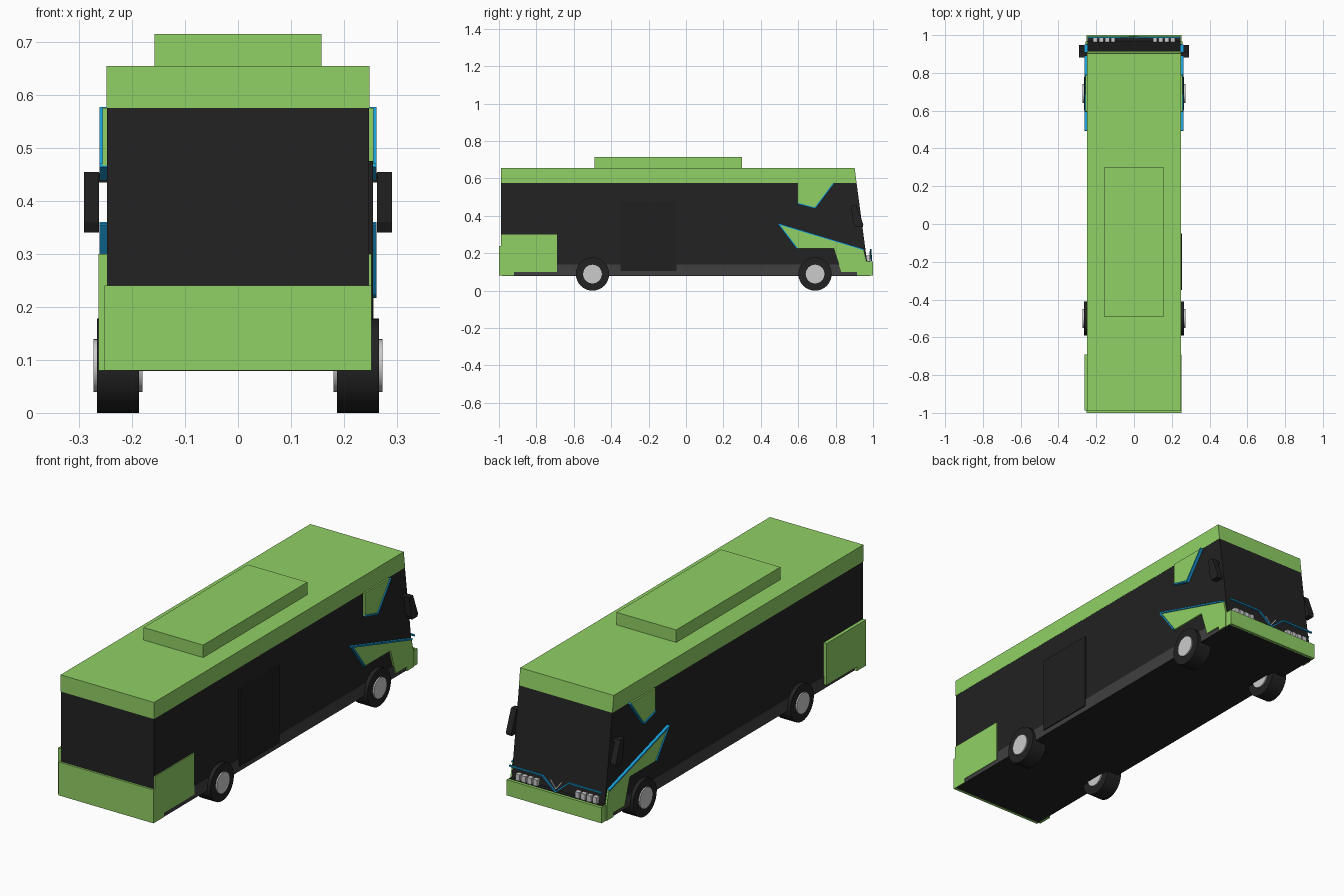
import bpy, bmesh, math
from mathutils import Vector

if "Cube" in bpy.data.objects:
    bpy.data.objects.remove(bpy.data.objects["Cube"])


def material(name, rgb):
    m = bpy.data.materials.new(name)
    m.diffuse_color = (*rgb, 1)
    m.use_nodes = True
    m.node_tree.nodes["Principled BSDF"].inputs["Base Color"].default_value = m.diffuse_color
    return m


GREEN = material("green_paint", (0.28, 0.63, 0.13))
DARK = material("dark_glass", (0.016, 0.016, 0.016))
SKIRT = material("skirt_grey", (0.05, 0.05, 0.05))
BLUE = material("blue_trim", (0.01, 0.34, 0.68))
DOOR = material("door_dark", (0.014, 0.014, 0.014))


def prism(name, pts, x0, x1, mat=None):
    """Side profile of (y, z) points extruded from x0 to x1."""
    bm = bmesh.new()
    face = bm.faces.new([bm.verts.new((x0, y, z)) for y, z in pts])
    ext = bmesh.ops.extrude_face_region(bm, geom=[face])
    moved = [g for g in ext["geom"] if isinstance(g, bmesh.types.BMVert)]
    bmesh.ops.translate(bm, verts=moved, vec=(x1 - x0, 0, 0))
    bmesh.ops.recalc_face_normals(bm, faces=bm.faces)
    me = bpy.data.meshes.new(name)
    bm.to_mesh(me)
    bm.free()
    ob = bpy.data.objects.new(name, me)
    bpy.context.collection.objects.link(ob)
    if mat:
        me.materials.append(mat)
    return ob


def box(name, x0, x1, y0, y1, z0, z1, mat=None):
    return prism(name, [(y0, z0), (y1, z0), (y1, z1), (y0, z1)], x0, x1, mat)


def bar(name, a, b, thick, depth, mat):
    """Rectangular bar from a to b; thick is in-plane, depth is the other way."""
    a, b = Vector(a), Vector(b)
    d = b - a
    n = d.length / 2
    ob = box(name, -depth / 2, depth / 2, -n, n, -thick / 2, thick / 2, mat)
    ob.location = (a + b) / 2
    if abs(d.x) < 1e-6:          # bar lying on a side wall
        ob.rotation_euler = (math.atan2(d.z, d.y), 0, 0)
    else:                        # bar lying across the windscreen end
        ob.rotation_euler = (0, -math.atan2(d.z, d.x), math.radians(-90))
        ob.rotation_mode = 'QUATERNION'
        ob.rotation_quaternion = d.to_track_quat('Y', 'Z')
    return ob


def cylinder(name, x, y, z, r, depth, mat=None):
    bpy.ops.mesh.primitive_cylinder_add(vertices=32, radius=r, depth=depth,
                                        location=(x, y, z),
                                        rotation=(0, math.pi / 2, 0))
    ob = bpy.context.object
    ob.name = name
    bpy.ops.object.shade_smooth_by_angle()
    if mat:
        ob.data.materials.append(mat)
    return ob


# Main shell with sloping windscreen, roof band and roof unit
prism("body", [(-.99, .082), (-.99, .575), (.912, .575), (.968, .155), (.968, .082)],
      -.247, .247, DARK)
prism("roof", [(-.99, .575), (-.99, .655), (.902, .655), (.912, .575)],
      -.248, .248, GREEN)
box("roof_unit", -.158, .158, -.49, .30, .655, .715, GREEN)

# Bumpers and end panels
box("flat_end_panel", -.252, .252, -1.0, -.985, .08, .24, GREEN)
box("windscreen_end_bumper", -.252, .252, .945, 1.0, .08, .155, GREEN)
box("bumper_ledge", -.246, .246, .95, .986, .15, .158, DARK)
box("underbody", -.249, .249, -.985, .985, .079, .085, DARK)

# Door on the right side
box("door", .245, .255, -.35, -.05, .105, .475, DOOR)

# Outlines of the side panels
UPPER = [(.595, .575), (.79, .575), (.69, .442), (.595, .467)]
LOWER = [(.495, .357), (.95, .22), (.965, .155), (.965, .08), (.915, .08),
         (.915, .10), (.83, .10), (.79, .225), (.595, .225)]
CORNER = [(-.69, .10), (-.69, .30), (-.988, .30), (-.988, .08), (-.92, .08), (-.92, .10)]

for s, side in ((1, "right"), (-1, "left")):
    # Lower skirt and painted panels
    box(f"skirt_{side}", s * .24, s * .250, -.92, .94, .08, .14, SKIRT)
    prism(f"corner_panel_{side}", CORNER, s * .24, .252 if s > 0 else -.263, GREEN)
    prism(f"upper_panel_{side}", UPPER, s * .24, s * .256, GREEN)
    prism(f"lower_panel_{side}", LOWER, s * .24, s * .256, GREEN)

    # Blue edging of the painted panels
    for i, (p, q) in enumerate(((UPPER[1], UPPER[2]), (UPPER[2], UPPER[3]),
                                (LOWER[0], LOWER[1]), (LOWER[0], LOWER[8]))):
        bar(f"side_trim_{side}_{i}", (s * .254, *p), (s * .254, *q), .007, .015, BLUE)

    # Mirror with arm
    prism(f"mirror_{side}", [(.882, .455), (.91, .455), (.948, .355), (.945, .34), (.905, .34), (.895, .36)],
          s * .262, s * .291, DARK)
    box(f"mirror_arm_{side}", s * .24, s * .27, .89, .91, .435, .453, DARK)

    # Wheels with hubs
    for y, axle in ((-.5, "a"), (.69, "b")):
        cylinder(f"tyre_{side}_{axle}", s * .2265, y, .089, .089, .079, DARK)
        cylinder(f"hub_{side}_{axle}", s * .2265, y, .089, .05, .092)

    # Windscreen trim: horizontal run, then down into a central V
    bar(f"end_trim_{side}", (s * .245, .988, .22), (s * .07, .988, .22), .007, .008, BLUE)
    bar(f"end_trim_v_{side}", (s * .07, .988, .22), (0, .99, .16), .007, .008, BLUE)
    bar(f"end_trim_inner_{side}", (s * .03, .985, .21), (0, .985, .172), .006, .006, None)

    # Headlamps
    for i in range(4):
        x = .10 + i * .031
        box(f"headlamp_{side}_{i}", s * x, s * (x + .023), .955, .985, .158, .187)
